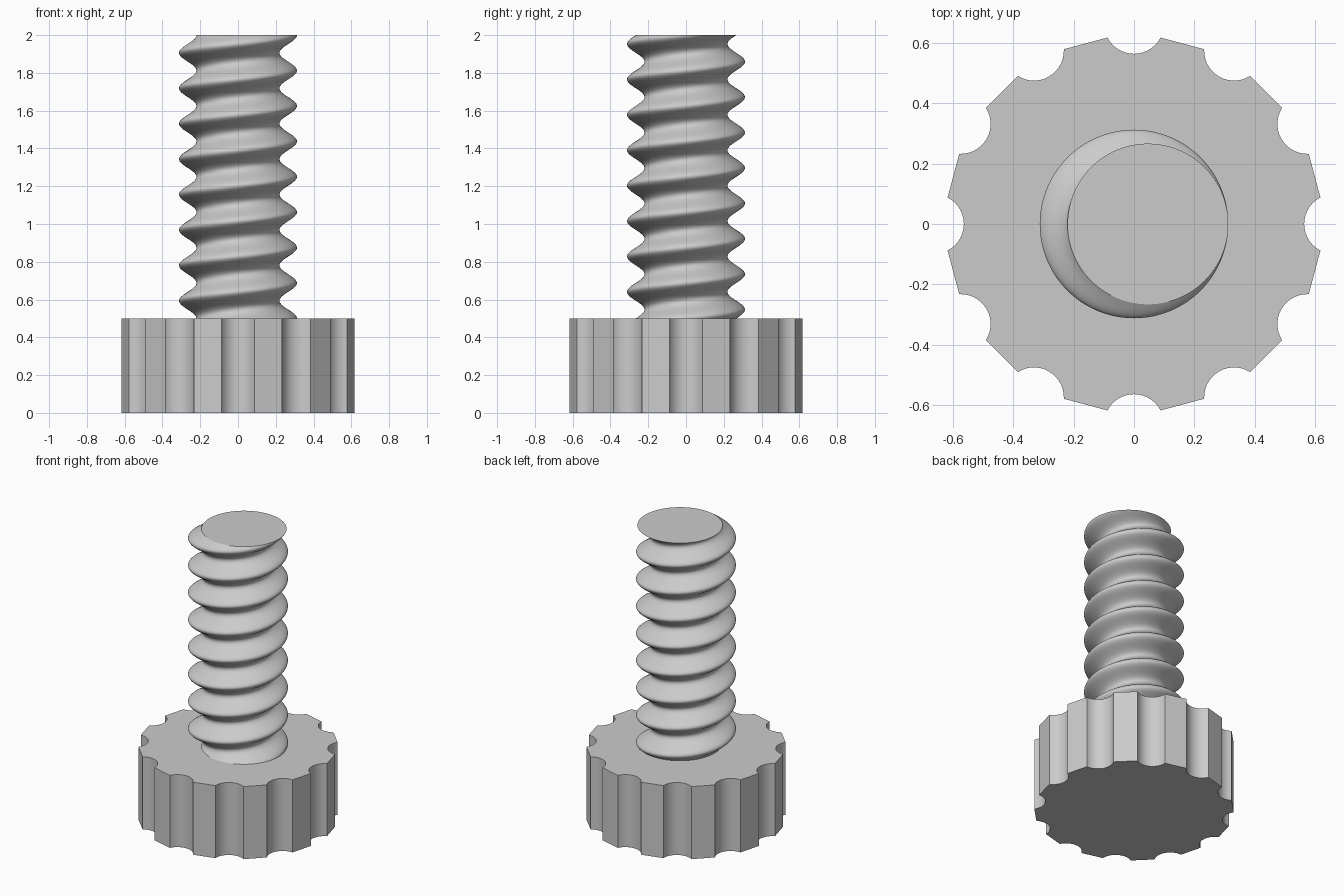
import bpy, bmesh
from math import sin, cos, tau, pi, atan2, radians

cube = bpy.data.objects.get("Cube")
if cube:
    bpy.data.objects.remove(cube, do_unlink=True)

grey = bpy.data.materials.new("plain grey")
grey.use_nodes = True
colour = (0.6, 0.6, 0.6, 1)
grey.diffuse_color = colour
grey.node_tree.nodes["Principled BSDF"].inputs["Base Color"].default_value = colour


def loft(name, rings):
    """Skin a stack of equal rings, cap both ends and shade smooth by angle."""
    bm = bmesh.new()
    loops = [[bm.verts.new(p) for p in ring] for ring in rings]
    for low, high in zip(loops, loops[1:]):
        n = len(low)
        for i in range(n):
            j = (i + 1) % n
            bm.faces.new((low[i], low[j], high[j], high[i]))
    bm.faces.new(loops[0][::-1])
    bm.faces.new(loops[-1])
    mesh = bpy.data.meshes.new(name)
    bm.to_mesh(mesh)
    bm.free()
    mesh.materials.append(grey)
    obj = bpy.data.objects.new(name, mesh)
    bpy.context.collection.objects.link(obj)
    bpy.ops.object.select_all(action="DESELECT")
    obj.select_set(True)
    bpy.context.view_layer.objects.active = obj
    bpy.ops.object.shade_smooth_by_angle(angle=radians(30))
    return obj


# Knurled head: flat lands between round finger notches
HEAD_TOP, NOTCHES, STEPS = 0.5, 12, 14
CENTRE, CORNER_X, CORNER_Y = 0.662, 0.617, 0.088
radius = ((CENTRE - CORNER_X) ** 2 + CORNER_Y ** 2) ** 0.5
half = atan2(CORNER_Y, CENTRE - CORNER_X)
outline = []
for k in range(NOTCHES):
    a = k * tau / NOTCHES
    for s in range(STEPS + 1):
        t = pi + half - 2 * half * s / STEPS
        x, y = CENTRE + radius * cos(t), radius * sin(t)
        outline.append((x * cos(a) - y * sin(a), x * sin(a) + y * cos(a)))
loft("knurled_head", [[(x, y, z) for x, y in outline] for z in (0, HEAD_TOP)])

# Threaded shaft: an off-centre disc swept up a helix, rooted inside the head
TURNS, PER_TURN, SIDES = 8, 32, 96
OFFSET, DISC = 0.046, 0.266
pitch = (2 - HEAD_TOP) / TURNS
rings = []
for k in range(-PER_TURN // 4, TURNS * PER_TURN + 1):
    a = k * tau / PER_TURN
    z = HEAD_TOP + pitch * k / PER_TURN
    rings.append([(OFFSET * cos(a) + DISC * cos(i * tau / SIDES),
                   OFFSET * sin(a) + DISC * sin(i * tau / SIDES), z)
                  for i in range(SIDES)])
loft("threaded_shaft", rings)
